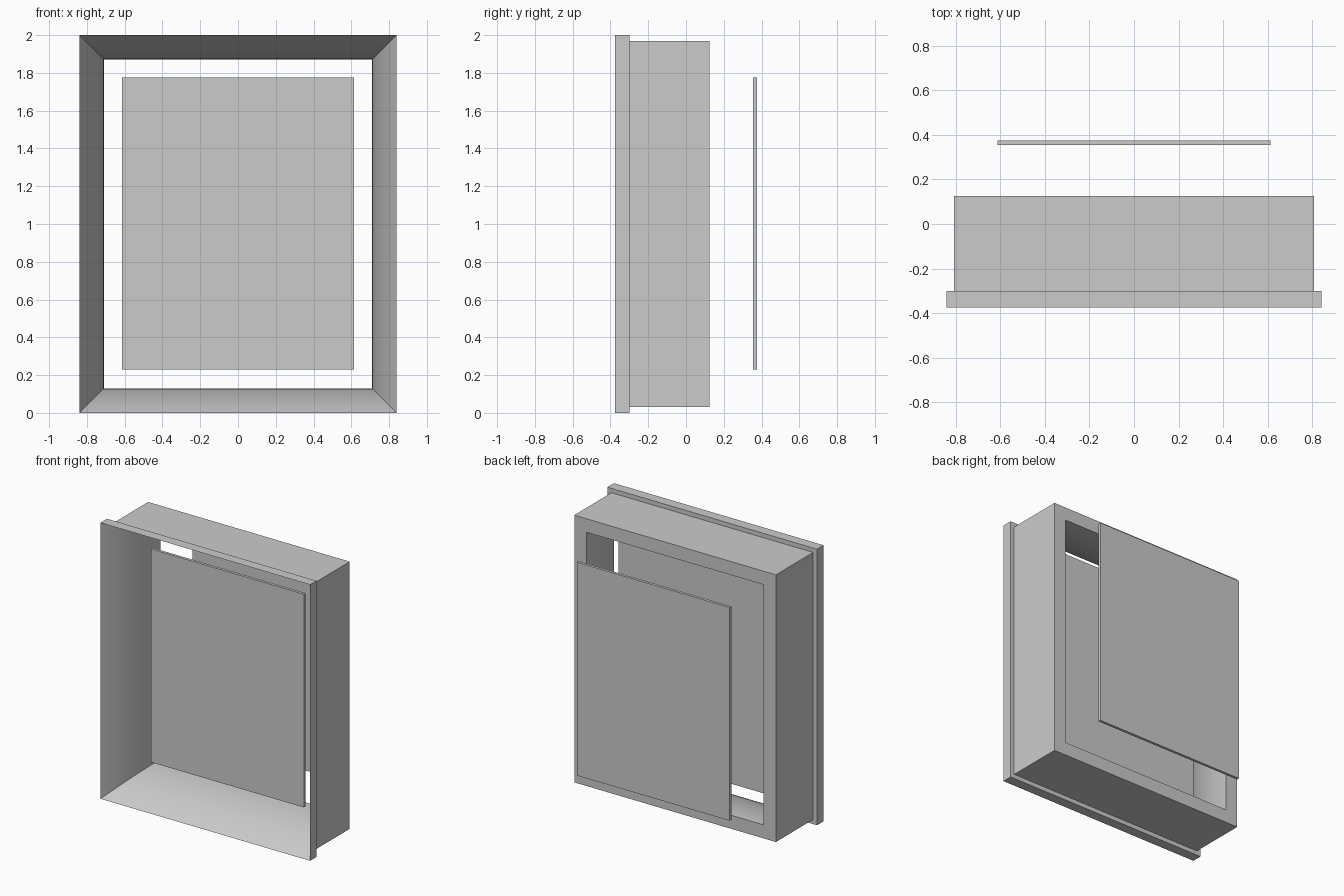
import bpy, bmesh, math

if "Cube" in bpy.data.objects:
    bpy.data.objects.remove(bpy.data.objects["Cube"])

W, H = 0.84, 2.0                      # half width and height of the frame
FRONT, BACK, LIP = -0.375, 0.125, -0.30
BODY_INSET, OPENING_INSET, STEPS = 0.032, 0.13, 16


def add_object(name, bm):
    bmesh.ops.recalc_face_normals(bm, faces=bm.faces)
    mesh = bpy.data.meshes.new(name)
    bm.to_mesh(mesh)
    bm.free()
    ob = bpy.data.objects.new(name, mesh)
    bpy.context.collection.objects.link(ob)
    return ob


def mitred_frame(name, profile):
    """Sweep a closed (inset, y) profile round a mitred rectangle."""
    bm = bmesh.new()
    rings = []
    for i, y in profile:
        x = W - i
        rings.append([bm.verts.new(p) for p in
                      ((-x, y, i), (x, y, i), (x, y, H - i), (-x, y, H - i))])
    for a, b in zip(rings, rings[1:] + rings[:1]):
        for k in range(4):
            n = (k + 1) % 4
            bm.faces.new((a[k], a[n], b[n], b[k]))
    return add_object(name, bm)


def panel(name, y0, y1):
    """Thin upright board behind the frame opening."""
    bm = bmesh.new()
    bmesh.ops.create_cube(bm, size=1)
    for v in bm.verts:
        v.co = (v.co.x * 1.226, (y0 + y1) / 2 + v.co.y * (y1 - y0), 1.002 + v.co.z * 1.545)
    return add_object(name, bm)


# Frame: gently convex inner flare, flat back, stepped front lip
depth = BACK - FRONT
sweep = 2 * math.atan(OPENING_INSET / depth)
radius = depth / math.sin(sweep)
profile = []
for s in range(STEPS + 1):
    a = sweep * (1 - s / STEPS)
    profile.append((OPENING_INSET - radius * (1 - math.cos(a)), BACK - radius * math.sin(a)))
profile += [(BODY_INSET, BACK), (BODY_INSET, LIP), (0, LIP)]
frame = mitred_frame("frame", profile)

bpy.context.view_layer.objects.active = frame
frame.select_set(True)
bpy.ops.object.shade_smooth_by_angle(angle=math.radians(20))

# Picture board inside the frame and backing board behind it
panel("picture_board", -0.122, -0.102)
panel("backing_board", 0.355, 0.375)
